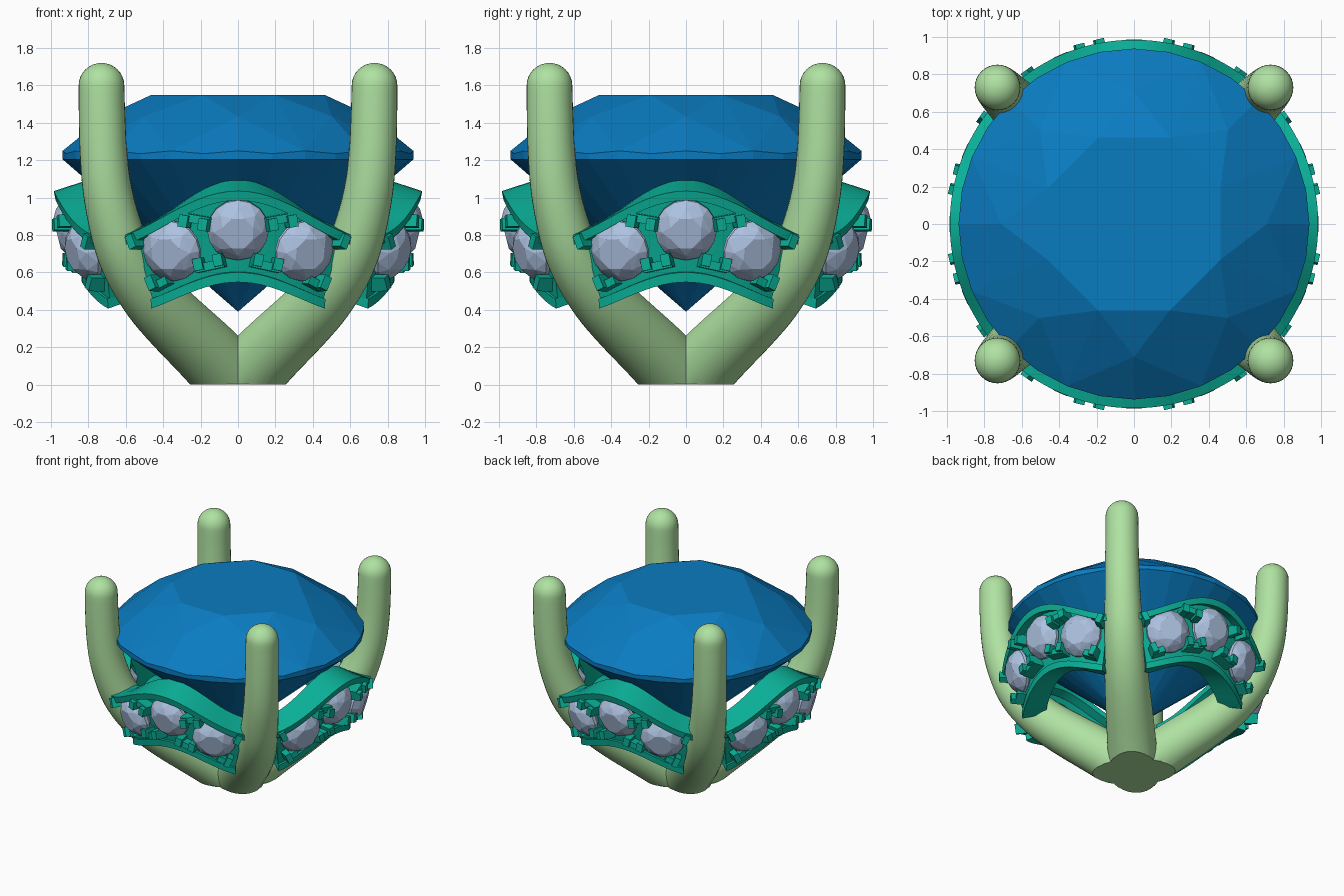
import bpy, bmesh
from math import sin, cos, pi, radians, sqrt
from mathutils import Vector, Matrix

if "Cube" in bpy.data.objects:
    bpy.data.objects.remove(bpy.data.objects["Cube"])


def material(name, rgb):
    m = bpy.data.materials.new(name)
    m.diffuse_color = (*rgb, 1)
    m.use_nodes = True
    m.node_tree.nodes["Principled BSDF"].inputs["Base Color"].default_value = m.diffuse_color
    return m


PRONG = material("prong_green", (0.43, 0.76, 0.36))
BLUE = material("stone_blue", (0.003, 0.20, 0.53))
TEAL = material("gallery_teal", (0.003, 0.43, 0.31))
GREY = material("accent_grey_blue", (0.42, 0.54, 0.75))


def add(name, mesh, mat, matrix=None):
    ob = bpy.data.objects.new(name, mesh)
    bpy.context.collection.objects.link(ob)
    if not mesh.materials:
        mesh.materials.append(mat)
    if matrix is not None:
        ob.matrix_world = matrix
    return ob


def to_mesh(bm, name):
    bmesh.ops.recalc_face_normals(bm, faces=bm.faces)
    me = bpy.data.meshes.new(name)
    bm.to_mesh(me)
    bm.free()
    return me


def smooth(ob, angle=35):
    bpy.ops.object.select_all(action='DESELECT')
    ob.select_set(True)
    bpy.context.view_layer.objects.active = ob
    bpy.ops.object.shade_smooth_by_angle(angle=radians(angle))


def gem(name, rings):
    """Faceted stone: convex hull of rings (radius, z, count, half-step turn)."""
    bm = bmesh.new()
    for r, z, n, turn in rings:
        for i in range(n):
            a = 2 * pi * (i + turn) / n
            bm.verts.new((r * cos(a), r * sin(a), z))
    bmesh.ops.convex_hull(bm, input=bm.verts)
    bmesh.ops.dissolve_limit(bm, angle_limit=radians(1), verts=bm.verts, edges=bm.edges)
    return to_mesh(bm, name)


# Centre stone: table, star tips, girdle, pavilion, culet
add("centre_stone", gem("centre_stone", [
    (0.50, 1.55, 8, 0.5), (0.71, 1.435, 8, 0), (0.938, 1.25, 16, 0),
    (0.938, 1.235, 32, 0), (0.938, 1.205, 32, 0),
    (0.20, 0.56, 8, 0.5), (0, 0.39, 1, 0)]), BLUE)

# Prong path: (x = y offset, z, tube radius), ending in a round tip
PATH = [(-0.1, -0.104, .188), (0, 0, .187), (.175, .18, .181), (.34, .34, .172), (.457, .465, .163),
        (.553, .60, .153), (.622, .74, .144), (.67, .90, .136), (.703, 1.07, .13),
        (.72, 1.25, .126), (.727, 1.43, .124), (.73, 1.60, .122)]


def catmull(pts, steps):
    p = [Vector(q) for q in pts]
    p = [2 * p[0] - p[1]] + p + [2 * p[-1] - p[-2]]
    out = []
    for i in range(1, len(p) - 2):
        a, b, c, d = p[i - 1:i + 3]
        for s in range(steps):
            t = s / steps
            out.append(0.5 * (2 * b + (c - a) * t + (2 * a - 5 * b + 4 * c - d) * t * t
                              + (3 * b - a - 3 * c + d) * t ** 3))
    return out + [p[-2]]


def prong_mesh(n=32):
    pts = [Vector((q.x * sqrt(2), q.y, q.z)) for q in catmull(PATH, 4)]
    for k in range(1, 9):
        a = k / 8 * pi / 2
        pts.append(Vector((0.73 * sqrt(2), 1.60 + .12 * sin(a), max(.122 * cos(a), .001))))
    bm, prev = bmesh.new(), None
    for i, q in enumerate(pts):
        t = pts[min(i + 1, len(pts) - 1)] - pts[max(i - 1, 0)]
        t = Vector((t.x, 0, t.y)).normalized()
        side = Vector((t.z, 0, -t.x))
        ring = [bm.verts.new(Vector((q.x, 0, q.y)) + q.z * (
            side * cos(2 * pi * j / n) + Vector((0, 1, 0)) * sin(2 * pi * j / n))) for j in range(n)]
        if prev:
            for j in range(n):
                bm.faces.new((prev[j], prev[(j + 1) % n], ring[(j + 1) % n], ring[j]))
        else:
            bm.faces.new(ring)
        prev = ring
    bm.faces.new(prev)
    # flat foot on the ground
    bmesh.ops.bisect_plane(bm, geom=bm.verts[:] + bm.edges[:] + bm.faces[:],
                           plane_co=(0, 0, 0), plane_no=(0, 0, -1), clear_outer=True)
    bmesh.ops.holes_fill(bm, edges=[e for e in bm.edges if e.is_boundary])
    return to_mesh(bm, "prong")


prong = prong_mesh()
for i in range(4):
    ob = add(f"prong_{i + 1}", prong, PRONG, Matrix.Rotation(pi / 4 + i * pi / 2, 4, 'Z'))
    if i == 0:
        smooth(ob)


# Gallery bands: profile points (radius, z, wave drop, half angle) swept round a waving arc
def band(name, profile, n=24):
    bm, prev, m = bmesh.new(), None, len(profile)
    for i in range(n + 1):
        s = 2 * i / n - 1
        ring = [bm.verts.new((r * sin(s * am), -r * cos(s * am), z - d * (1 - cos(4 * s * am)) / 2))
                for r, z, d, am in profile]
        if prev:
            for j in range(m):
                bm.faces.new((prev[j], prev[(j + 1) % m], ring[(j + 1) % m], ring[j]))
        else:
            bm.faces.new(ring)
        prev = ring
    bm.faces.new(prev[::-1])
    return to_mesh(bm, name)


top_rail = band("top_rail", [(r, z, .25, .665) for r, z in
                             ((.985, 1.035), (.80, 1.095), (.80, 1.05), (.975, .985))])
bottom_rail = band("bottom_rail", [(r, z, .165, .59) for r, z in
                                   ((.84, .60), (.66, .64), (.66, .60), (.835, .548))])
plate = band("backing_plate", [(.905, 1.02, .25, .65), (.855, 1.02, .25, .65),
                               (.77, .58, .165, .585), (.82, .58, .165, .585)])

# Accent stones: three per panel, facing out and slightly down
accent = gem("accent_stone", [(.088, .085, 8, .5), (.13, .058, 8, 0), (.165, .012, 16, 0),
                              (.165, -.01, 16, 0), (.085, -.085, 8, .5), (0, -.13, 1, 0)])


def stone_frame(a):
    tilt = radians(14)
    d = Vector((sin(a) * cos(tilt), -cos(a) * cos(tilt), -sin(tilt)))
    pos = Vector((.885 * sin(a), -.885 * cos(a), .828 - .66 * a * a))
    return Matrix.Translation(pos) @ d.to_track_quat('Z', 'Y').to_matrix().to_4x4()


FRAMES = [stone_frame(radians(a)) for a in (-23.5, 0, 23.5)]

# Cut stone seats through the backing plate
bm = bmesh.new()
for f in FRAMES:
    bmesh.ops.create_cone(bm, cap_ends=True, segments=24, radius1=.115, radius2=.115, depth=.5, matrix=f)
cutter = add("seat_cutter", to_mesh(bm, "seat_cutter"), TEAL)
cutter.hide_render = True
plate_ob = add("backing_plate_1", plate, TEAL)
mod = plate_ob.modifiers.new("seats", 'BOOLEAN')
mod.operation, mod.object, mod.solver = 'DIFFERENCE', cutter, 'EXACT'
bpy.context.view_layer.objects.active = plate_ob
bpy.ops.object.modifier_apply(modifier="seats")
bpy.data.objects.remove(cutter)
plate = plate_ob.data


# Small square claws holding the accent stones
def claw(bm, deg, r, z, size, roll, shift=0, lift=0):
    m = (Matrix.Rotation(radians(deg), 4, 'Z') @ Matrix.Translation((0, -r, z))
         @ Matrix.Rotation(radians(roll), 4, 'Y') @ Matrix.Translation((shift, 0, lift))
         @ Matrix.Diagonal((*size, 1)))
    bmesh.ops.create_cube(bm, size=1, matrix=m)


bm = bmesh.new()
for s in (-1, 1):
    for deg, r, z, up, roll in ((14, .955, .865, 1, -10), (10, .89, .655, -1, 12)):
        claw(bm, s * deg, r, z, (.05, .10, .065), s * roll, -.055)
        claw(bm, s * deg, r, z, (.05, .10, .065), s * roll, .055)
        claw(bm, s * deg, r - .03, z, (.16, .10, .045), s * roll, 0, up * .02)
    for deg, r, z, up in ((35, .955, .765, 1), (30.5, .88, .545, -1)):
        claw(bm, s * deg, r, z, (.045, .10, .075), s * 25)
        claw(bm, s * deg, r - .03, z, (.10, .09, .045), s * 25, -s * .03, up * .02)
claws = to_mesh(bm, "claws")

# Repeat the panel on all four sides
for i in range(4):
    turn = Matrix.Rotation(i * pi / 2, 4, 'Z')
    rails = [add(f"top_rail_{i + 1}", top_rail, TEAL, turn),
             add(f"bottom_rail_{i + 1}", bottom_rail, TEAL, turn)]
    if i == 0:
        for ob in rails + [plate_ob]:
            smooth(ob)
    else:
        add(f"backing_plate_{i + 1}", plate, TEAL, turn)
    add(f"claws_{i + 1}", claws, TEAL, turn)
    for j, f in enumerate(FRAMES):
        add(f"accent_stone_{i + 1}_{j + 1}", accent, GREY, turn @ f)
